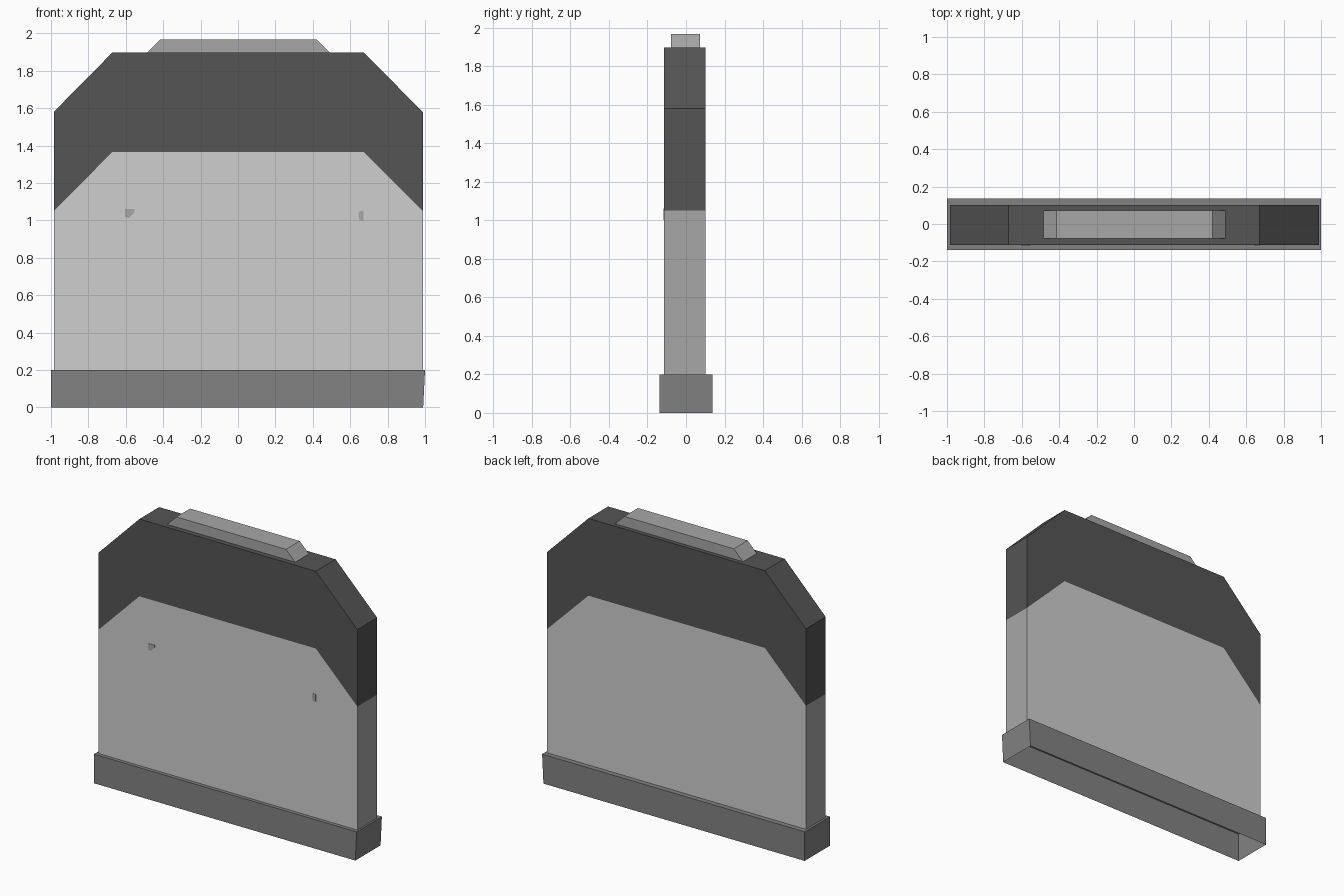
import bpy, bmesh

if "Cube" in bpy.data.objects:
    bpy.data.objects.remove(bpy.data.objects["Cube"])


def material(name, value):
    m = bpy.data.materials.new(name)
    m.diffuse_color = (value, value, value, 1)
    m.use_nodes = True
    m.node_tree.nodes["Principled BSDF"].inputs["Base Color"].default_value = m.diffuse_color
    return m


LIGHT = material("light_grey", 0.62)
MID = material("mid_grey", 0.39)
BASE = material("base_grey", 0.225)
DARK = material("dark_grey", 0.09)


def prism(name, profile, y0, y1, cap_mat, edge_mat, skip=()):
    """Extrude an x/z profile (anticlockwise from the front) from y0 to y1.
    Walls in `skip` are left open."""
    bm = bmesh.new()
    front = [bm.verts.new((x, y0, z)) for x, z in profile]
    back = [bm.verts.new((x, y1, z)) for x, z in profile]
    bm.faces.new(front)
    bm.faces.new(back[::-1])
    n = len(profile)
    for i in range(n):
        if i not in skip:
            j = (i + 1) % n
            f = bm.faces.new((front[j], front[i], back[i], back[j]))
            f.material_index = 1
    me = bpy.data.meshes.new(name)
    bm.to_mesh(me)
    bm.free()
    me.materials.append(cap_mat)
    me.materials.append(edge_mat)
    ob = bpy.data.objects.new(name, me)
    bpy.context.collection.objects.link(ob)
    return ob


L, R, S = -0.985, 0.988, 0.672   # body sides and shoulder
Y0, Y1 = -0.113, 0.102

# Base plinth, open underneath
prism("base", [(-1, 0), (0.99, 0), (1, 0.2), (-1, 0.2)],
      -0.138, 0.137, BASE, BASE, skip=(0,))

# Slab body, open where it meets the base and the dark band
prism("body", [(L, 0.2), (R, 0.2), (R, 1.05), (S, 1.365), (-S, 1.365), (L, 1.05)],
      Y0, Y1, LIGHT, MID, skip=(0, 2, 3, 4))

# Dark band following the chamfered top
prism("top_band", [(L, 1.05), (-S, 1.365), (S, 1.365), (R, 1.05),
                   (R, 1.58), (S, 1.897), (-S, 1.897), (L, 1.58)],
      Y0, Y1, DARK, DARK, skip=(0, 1, 2))

# Raised cap strip
prism("cap", [(-0.485, 1.897), (0.49, 1.897), (0.42, 1.967), (-0.415, 1.967)],
      -0.078, 0.072, MID, MID, skip=(0,))

# Small chips on the front
prism("left_chip", [(-0.605, 1.02), (-0.585, 1.013), (-0.553, 1.045),
                    (-0.555, 1.06), (-0.603, 1.06)],
      Y0 - 0.003, Y0, MID, MID)
prism("right_chip", [(0.65, 1.0), (0.672, 1.0), (0.672, 1.05), (0.65, 1.05), (0.643, 1.03)],
      Y0 - 0.003, Y0, MID, MID)
